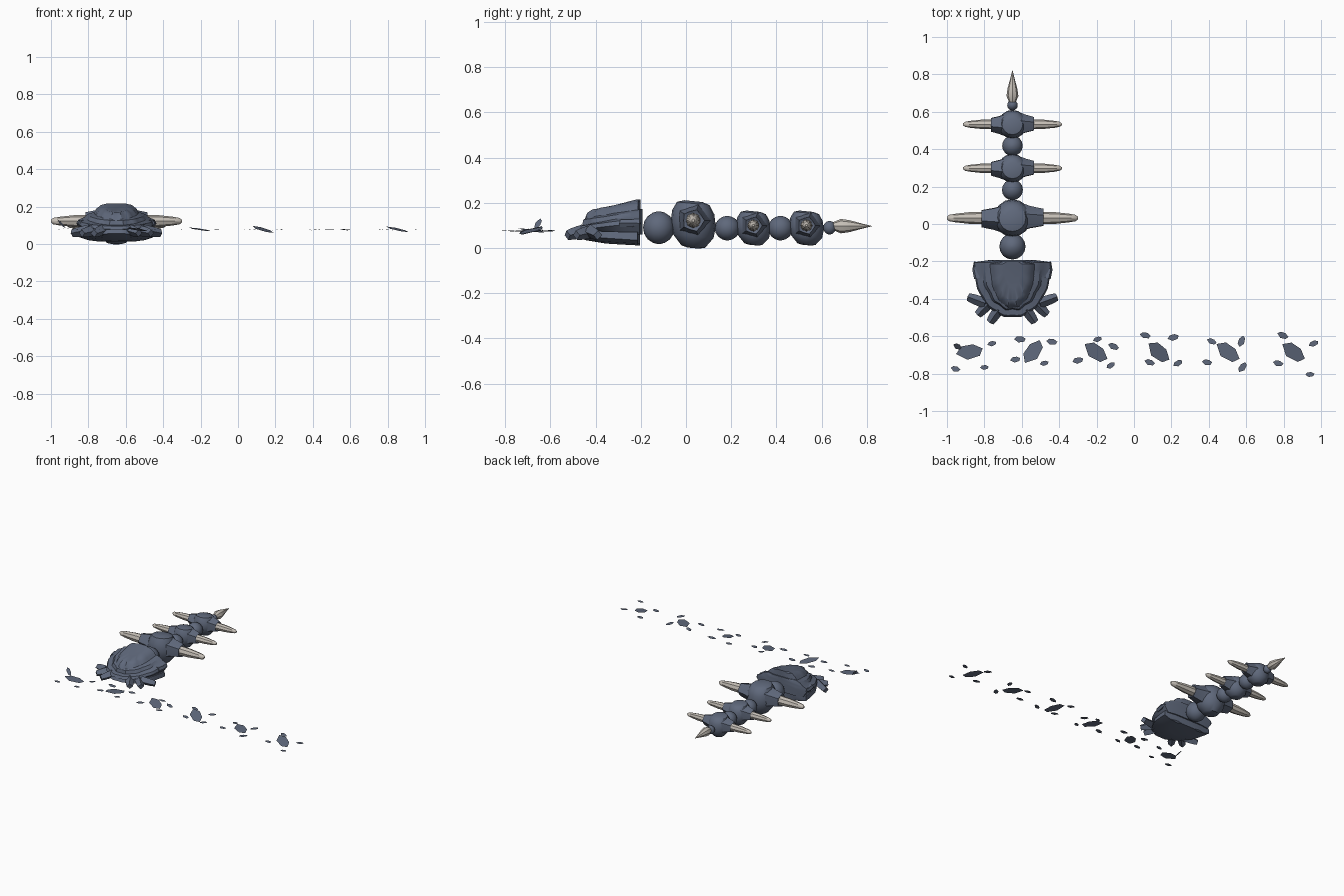
import bpy, bmesh, math, random
from mathutils import Vector, Matrix

random.seed(4)
cube = bpy.data.objects.get("Cube")
if cube:
    bpy.data.objects.remove(cube)


def material(name, rgb):
    mat = bpy.data.materials.new(name)
    mat.use_nodes = True
    mat.diffuse_color = (*rgb, 1)
    mat.node_tree.nodes["Principled BSDF"].inputs["Base Color"].default_value = (*rgb, 1)
    return mat


STONE = material("slate blue", (0.115, 0.14, 0.2))
HORN = material("pale horn", (0.56, 0.52, 0.47))
SPINE_X = -0.65


def loft(name, rings, mat, angle=40):
    """Skin a stack of closed rings and cap both ends."""
    bm = bmesh.new()
    loops = [[bm.verts.new(p) for p in ring] for ring in rings]
    count = len(loops[0])
    for low, high in zip(loops, loops[1:]):
        for i in range(count):
            j = (i + 1) % count
            bm.faces.new((low[i], low[j], high[j], high[i]))
    bm.faces.new(loops[0])
    bm.faces.new(loops[-1])
    bmesh.ops.recalc_face_normals(bm, faces=bm.faces)
    return finish(name, bm, mat, angle)


def finish(name, bm, mat, angle):
    mesh = bpy.data.meshes.new(name)
    bm.to_mesh(mesh)
    bm.free()
    mesh.materials.append(mat)
    mesh.shade_smooth()
    mesh.set_sharp_from_angle(angle=math.radians(angle))
    obj = bpy.data.objects.new(name, mesh)
    bpy.context.collection.objects.link(obj)
    return obj


def tube(name, centre, axis, stations, mat, sides=12, jag=0.0, slope=0.0):
    """Round sections (distance, radius) along an axis."""
    turn = Vector(axis).to_track_quat('Z', 'Y')
    rings = []
    for d, r in stations:
        ring = []
        for i in range(sides):
            a = math.tau * i / sides
            k = r * (1 + jag * (-1) ** i)
            ring.append(Vector(centre) + turn @ Vector((k * math.cos(a), k * math.sin(a), d + slope * k * math.sin(a))))
        rings.append(ring)
    return loft(name, rings, mat)


def ball(name, y, z, ry, rz):
    stations = [(-rz * math.cos(math.pi * t / 8), max(ry * math.sin(math.pi * t / 8), ry * 0.1)) for t in range(9)]
    return tube(name, (SPINE_X, y, z), (0, 0, 1), stations, STONE, 16)


# Barrel vertebrae with a collar and a blunt horn on each side
def vertebra(name, y, radius, base, height, horn_z, collar, tip, thick):
    shape = [(0.0, 0.25), (0.03, 0.52), (0.25, 0.9), (0.5, 1.0), (0.75, 0.93), (0.93, 0.72), (0.98, 0.4)]
    tube(name, (SPINE_X, y, base), (0, 0, 1),
         [(h * height, r * radius) for h, r in shape], STONE, 16, slope=0.1)
    for side, label in ((1, "left"), (-1, "right")):
        centre = (SPINE_X, y, horn_z)
        tube(f"{name}_{label}_collar", centre, (side, 0, 0),
             [(radius * 0.6, thick * 2.1), (radius * 0.95, thick * 1.75),
              (collar, thick * 1.35), (collar - 0.01, thick * 0.8)], STONE, 10, jag=0.08)
        span = tip - collar
        tube(f"{name}_{label}_horn", centre, (side, 0, 0),
             [(collar - 0.03, thick), (collar + span * 0.35, thick * 0.92),
              (collar + span * 0.75, thick * 0.68), (tip - 0.012, thick * 0.5), (tip, thick * 0.2)], HORN, 8)


vertebra("front_vertebra", 0.032, 0.1, 0.0, 0.212, 0.122, 0.165, 0.35, 0.034)
vertebra("middle_vertebra", 0.298, 0.077, 0.013, 0.153, 0.1, 0.115, 0.264, 0.027)
vertebra("rear_vertebra", 0.533, 0.077, 0.013, 0.153, 0.1, 0.115, 0.264, 0.027)

# Joints between the vertebrae
ball("neck_joint", -0.12, 0.09, 0.07, 0.072)
ball("front_joint", 0.183, 0.088, 0.056, 0.054)
ball("rear_joint", 0.418, 0.088, 0.055, 0.054)
ball("tail_joint", 0.635, 0.09, 0.028, 0.03)

# Tail spike
tube("tail_spike", (SPINE_X, 0.65, 0.097), (0, 1, 0),
     [(0, 0.017), (0.035, 0.032), (0.075, 0.026), (0.13, 0.011), (0.172, 0.001)], HORN, 8)


# Head: stacked U-shaped rings (half width, length, front z, back z, ripple)
def shield(name, back, levels, mat=STONE, angle=30):
    rings = []
    steps = 28
    for width, length, z_front, z_back, ripple in levels:
        ring = []
        for i in range(steps + 1):
            a = math.pi * i / steps
            s = math.sin(a)
            k = 1 + ripple * math.cos(14 * a)
            ring.append((SPINE_X + width * k * math.cos(a), back - length * k * s ** 0.9,
                         z_back + (z_front - z_back) * s))
        # back edge bows toward the neck
        for t in (-0.6, 0, 0.6):
            ring.append((SPINE_X + t * width, back + 0.012, z_back))
        rings.append(ring)
    return loft(name, rings, mat, angle)


shield("lower_jaw", -0.215, [
    (0.09, 0.14, 0.02, 0.012, 0), (0.15, 0.23, 0.035, 0.02, 0),
    (0.195, 0.285, 0.055, 0.035, 0.01), (0.19, 0.275, 0.078, 0.07, 0.01)])
shield("head_mantle", -0.205, [
    (0.175, 0.25, 0.07, 0.06, 0), (0.207, 0.295, 0.078, 0.11, 0.012),
    (0.2, 0.285, 0.095, 0.13, 0.012), (0.165, 0.255, 0.1, 0.145, 0.02),
    (0.15, 0.25, 0.125, 0.16, 0.02), (0.11, 0.225, 0.14, 0.172, 0.02)])
shield("head_crown", -0.213, [
    (0.13, 0.24, 0.12, 0.15, 0), (0.105, 0.222, 0.155, 0.188, 0.03),
    (0.08, 0.2, 0.17, 0.208, 0.03), (0.05, 0.13, 0.18, 0.216, 0)])

# Cheek points at the back corners of the head
for side, label in ((1, "left"), (-1, "right")):
    tube(f"{label}_cheek_point", (SPINE_X + side * 0.185, -0.29, 0.11), (side * 0.2, 1, 0),
         [(0, 0.02), (0.05, 0.02), (0.092, 0.003)], STONE, 6)

# Blocky teeth fanned around the jaw
for side, label in ((1, "left"), (-1, "right")):
    for n, (x, y) in enumerate(((0.237, -0.39), (0.185, -0.485), (0.12, -0.525))):
        tip = Vector((SPINE_X + side * x, y, 0.057))
        root = Vector((SPINE_X + side * x * 0.6, y + 0.08 - n * 0.005, 0.075))
        if n == 0:
            root.y = y - 0.035
        way = tip - root
        tube(f"{label}_tooth_{n + 1}", root, way,
             [(0, 0.03), (way.length * 0.7, 0.026), (way.length, 0.021)], STONE, 4)


# Flat rock shards
def shard(name, x, y, z, length, width, degrees, tilt):
    bm = bmesh.new()
    outline = [(-1, -0.1), (-0.55, 0.85), (0.3, 1), (1, 0.35), (0.75, -0.6), (-0.2, -1)]
    place = (Matrix.Translation((x, y, z)) @ Matrix.Rotation(math.radians(degrees), 4, 'Z')
             @ Matrix.Rotation(math.radians(tilt), 4, 'Y'))
    bm.faces.new([bm.verts.new(place @ Vector((u * length / 2, v * width / 2, 0))) for u, v in reversed(outline)])
    finish(name, bm, STONE, 30)


# Large shards: x, heading, tilt
for n, (x, turn, tilt) in enumerate(((-0.88, 5, 6), (-0.54, 50, 8), (-0.206, -40, 8),
                                     (0.13, -45, 15), (0.5, -40, 2), (0.85, -40, 12))):
    shard(f"large_shard_{n + 1}", x, -0.685, 0.078, 0.145, 0.08, turn, tilt)

# Small shards by cluster: x, y, heading
clusters = [
    [(-0.76, -0.64, 10), (-0.955, -0.775, -15), (-0.8, -0.767, 0)],
    [(-0.61, -0.617, -5), (-0.44, -0.63, -10), (-0.635, -0.725, 5), (-0.48, -0.745, 10)],
    [(-0.195, -0.617, 15), (-0.11, -0.655, -25), (-0.3, -0.73, 10), (-0.125, -0.757, 30)],
    [(0.06, -0.596, -15), (0.21, -0.607, 10), (0.083, -0.74, -20), (0.235, -0.745, 25)],
    [(0.415, -0.628, -25), (0.575, -0.628, 65), (0.39, -0.74, -10), (0.58, -0.767, 50)],
    [(0.795, -0.596, -25), (0.96, -0.64, 20), (0.77, -0.745, -15), (0.94, -0.805, 0)]]
for c, cluster in enumerate(clusters):
    for n, (x, y, turn) in enumerate(cluster):
        size = random.uniform(0.045, 0.064)
        shard(f"small_shard_{c + 1}_{n + 1}", x, y, 0.076, size, size * 0.55, turn, random.uniform(-8, 8))
shard("upright_shard", -0.945, -0.655, 0.108, 0.065, 0.03, -30, 45)
